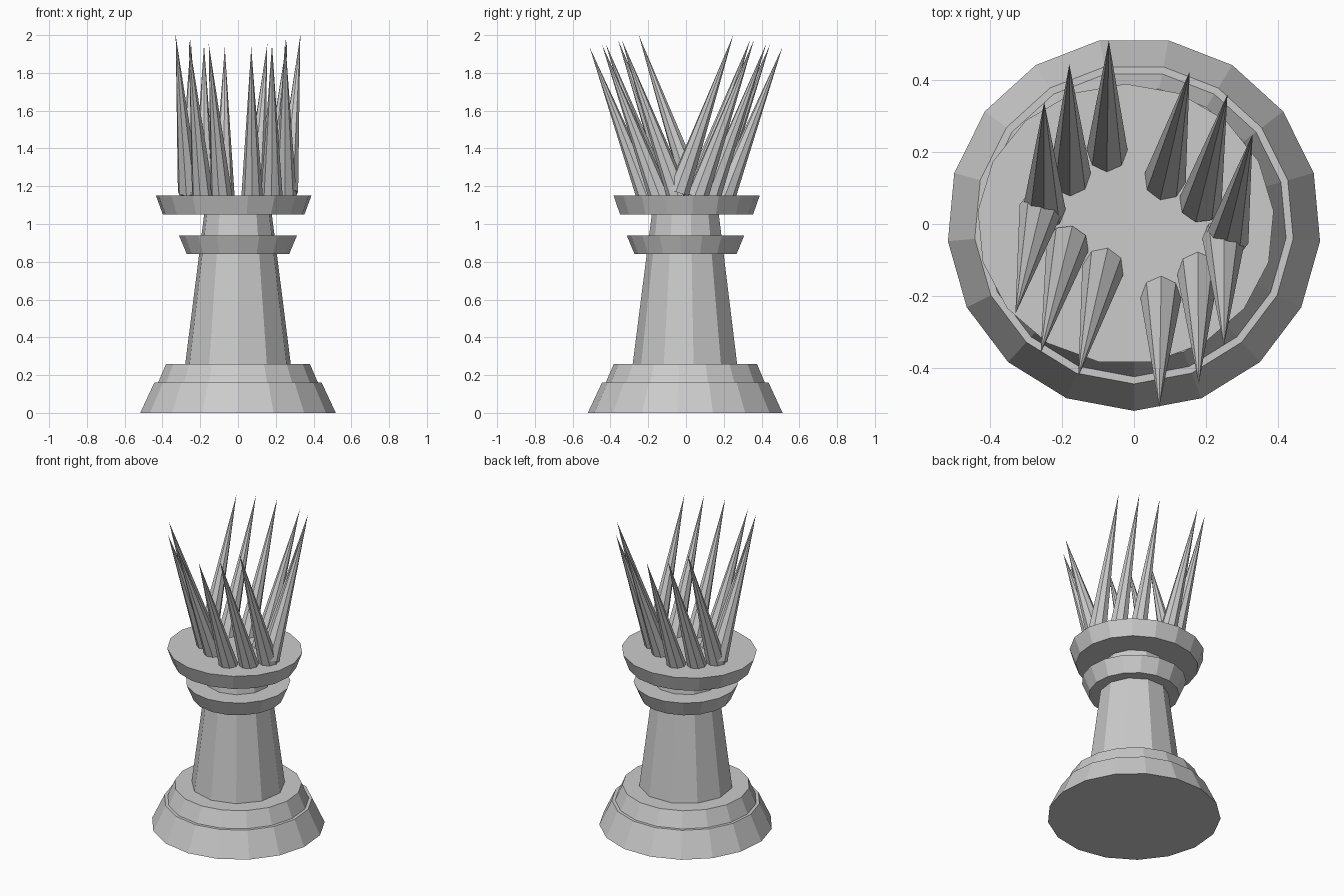
import bpy
import bmesh
import math
from mathutils import Vector

if "Cube" in bpy.data.objects:
    bpy.data.objects.remove(bpy.data.objects["Cube"])


def finish(bm, name):
    bmesh.ops.recalc_face_normals(bm, faces=bm.faces[:])
    mesh = bpy.data.meshes.new(name)
    bm.to_mesh(mesh)
    bm.free()
    ob = bpy.data.objects.new(name, mesh)
    bpy.context.collection.objects.link(ob)
    return ob


def tier(name, z0, r0, z1, r1, sides=17, start=-90, cx=0.0, sx=1.0):
    """Closed tapered polygonal drum with its first corner at the start angle."""
    bm = bmesh.new()
    rings = []
    for z, r in ((z0, r0), (z1, r1)):
        ring = []
        for i in range(sides):
            a = math.radians(start) + 2 * math.pi * i / sides
            ring.append(bm.verts.new((cx + sx * r * math.cos(a), r * math.sin(a), z)))
        rings.append(ring)
    for i in range(sides):
        j = (i + 1) % sides
        bm.faces.new((rings[0][i], rings[0][j], rings[1][j], rings[1][i]))
    bm.faces.new(rings[0][::-1])
    bm.faces.new(rings[1])
    return finish(bm, name)


def spike(name, base, tip, radius=0.06, sides=8):
    """Cone whose base disc is square to the line from base to tip."""
    base, tip = Vector(base), Vector(tip)
    axis = tip - base
    bm = bmesh.new()
    bmesh.ops.create_cone(bm, cap_ends=True, segments=sides, radius1=radius,
                          radius2=0, depth=axis.length)
    ob = finish(bm, name)
    ob.rotation_mode = 'QUATERNION'
    ob.rotation_quaternion = axis.to_track_quat('Z', 'Y')
    ob.location = (base + tip) / 2
    return ob


# Stepped foot
tier("foot_lower", 0.0, 0.52, 0.16, 0.445)
tier("foot_upper", 0.16, 0.425, 0.26, 0.382)

# Tapered stem
tier("stem", 0.26, 0.282, 1.06, 0.18, sides=11)

# Flared collars; the upper one is slightly oval and off-centre
tier("collar", 0.84, 0.272, 0.94, 0.314)
tier("crown_plate", 1.05, 0.355, 1.15, 0.39, start=90, cx=-0.023, sx=1.06)

# Crown spikes: base x, base y, tip x, tip y, tip z for the back fan
fan = [
    (-0.25, 0.04, -0.25, 0.34, 1.975),
    (-0.178, 0.13, -0.18, 0.445, 1.95),
    (-0.075, 0.19, -0.07, 0.51, 1.935),
    (0.085, 0.12, 0.155, 0.425, 1.955),
    (0.185, 0.06, 0.26, 0.36, 1.975),
    (0.26, -0.04, 0.33, 0.25, 2.0),
]
# The front fan is the back fan turned half way round
for side, s in (("back", 1), ("front", -1)):
    for n, (bx, by, tx, ty, tz) in enumerate(fan):
        spike(f"spike_{side}_{n + 1}", (s * bx, s * by, tz - 0.83), (s * tx, s * ty, tz))
